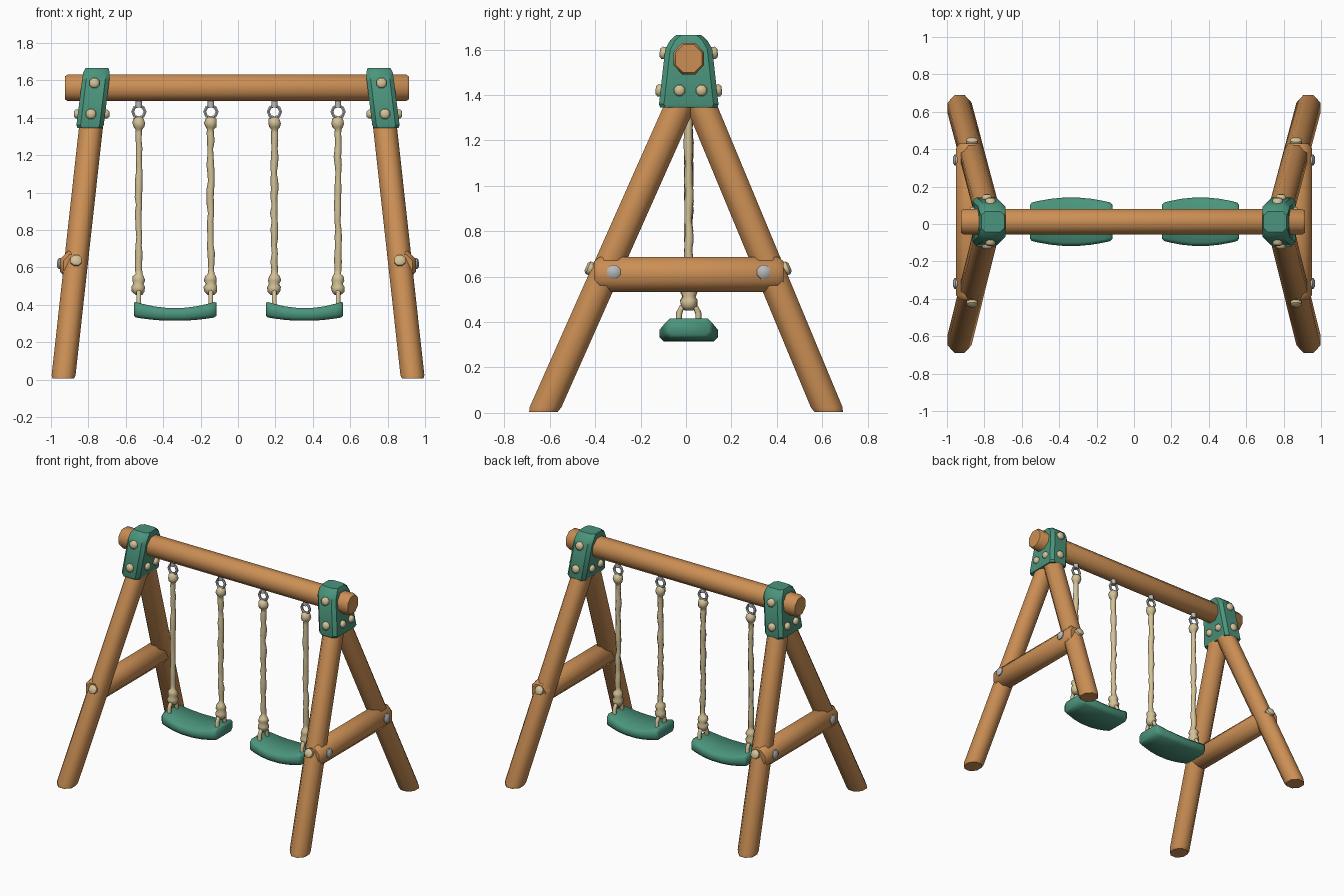
import bpy, bmesh, math, random
from mathutils import Vector

if "Cube" in bpy.data.objects:
    bpy.data.objects.remove(bpy.data.objects["Cube"])

random.seed(4)
YC = 0.012  # centre line of beam, ropes and seats


def material(name, rgb):
    m = bpy.data.materials.new(name)
    m.diffuse_color = (*rgb, 1)
    m.use_nodes = True
    m.node_tree.nodes["Principled BSDF"].inputs["Base Color"].default_value = m.diffuse_color
    return m


WOOD = material("warm_wood", (0.60, 0.275, 0.09))
GREEN = material("green_plastic", (0.07, 0.30, 0.205))
CREAM = material("cream_rope", (0.66, 0.54, 0.31))
STEEL = material("steel", (0.48, 0.48, 0.48))


def finish(name, bm, mat, angle=50):
    bmesh.ops.recalc_face_normals(bm, faces=bm.faces[:])
    me = bpy.data.meshes.new(name)
    bm.to_mesh(me)
    bm.free()
    me.materials.append(mat)
    me.shade_smooth()
    me.set_sharp_from_angle(angle=math.radians(angle))
    ob = bpy.data.objects.new(name, me)
    bpy.context.collection.objects.link(ob)
    return ob


def loft(name, rings, mat, angle=50):
    """Skin a list of equal point rings and cap both ends."""
    bm = bmesh.new()
    rows = [[bm.verts.new(p) for p in r] for r in rings]
    n = len(rows[0])
    for a, b in zip(rows, rows[1:]):
        for i in range(n):
            j = (i + 1) % n
            bm.faces.new((a[i], a[j], b[j], b[i]))
    bm.faces.new(rows[0])
    bm.faces.new(rows[-1])
    return finish(name, bm, mat, angle)


def oval(ru, rv, n=8):
    """Polygon whose flat-to-flat size is 2*ru by 2*rv."""
    k = 1 / math.cos(math.pi / n)
    return [(ru * k * math.cos((i + .5) * math.tau / n),
             rv * k * math.sin((i + .5) * math.tau / n)) for i in range(n)]


def chamfered(a, b, c):
    """Rectangle of half sizes a, b with corners cut by c."""
    return [(a, -b + c), (a, b - c), (a - c, b), (c - a, b),
            (-a, b - c), (-a, c - b), (c - a, -b), (a - c, -b)]


def rod(name, p, q, r, mat, n=8):
    p, q = Vector(p), Vector(q)
    rot = (q - p).to_track_quat('Z', 'Y')
    sect = [rot @ Vector((u, v, 0)) for u, v in oval(r, r, n)]
    return loft(name, [[c + s for s in sect] for c in (p, q)], mat)


def bolt(name, loc, normal, r, mat=CREAM):
    """Domed bolt head standing on a surface."""
    loc, normal = Vector(loc), Vector(normal).normalized()
    rot = normal.to_track_quat('Z', 'Y')
    rings = [[loc + rot @ Vector((u, v, h)) for u, v in oval(r * k, r * k)]
             for h, k in ((-.02, 1), (.012, 1), (.022, .6))]
    return loft(name, rings, mat)


# Top beam
loft("top_beam", [[(x, YC + u * k, 1.56 + v * k) for u, v in oval(.067, .070)]
                  for x, k in ((-.925, .88), (-.912, 1), (.90, 1), (.913, .88))], WOOD)

for s, side in ((-1, "left"), (1, "right")):
    # Splayed legs
    for d, end, ytop in ((-1, "front", -.025), (1, "back", .065)):
        def axis(z, d=d, ytop=ytop):
            t = z / 1.36
            return s * (.935 - .15 * t), d * .63 * (1 - t) + ytop * t
        rings = []
        for z, k in ((.005, .9), (.025, 1), (1.42, 1)):
            x, y = axis(z)
            rings.append([(x + u * k, y + v * k, z) for u, v in oval(.064, .070)])
        loft(f"{side}_{end}_leg", rings, WOOD)
        x, y = axis(.63)
        bolt(f"{side}_{end}_leg_bolt", (x, y + d * .07, .635), (0, d, .43), .030)
        bolt(f"{side}_{end}_brace_bolt", (s * .945, YC + d * .33, .62),
             (s, 0, .05), .030, STEEL)

    # Cross brace between the legs
    loft(f"{side}_brace", [[(s * .88 + u * k, y, .61 + v * k)
                            for u, v in oval(.072, .077)]
                           for y, k in ((-.405, .75), (-.38, 1), (.405, 1), (.43, .75))],
         WOOD)

    # Corner bracket, leaning with the legs
    rings = []
    for z, xc, hx, hy in ((1.345, .792, .066, .126), (1.36, .791, .073, .131),
                          (1.60, .761, .073, .104), (1.64, .757, .071, .083),
                          (1.665, .754, .062, .055)):
        rings.append([(s * xc + u, YC + v, z) for u, v in chamfered(hx, hy, .022)])
    loft(f"{side}_bracket", rings, GREEN, 35)
    for d, end in ((-1, "front"), (1, "back")):
        for z, x, hy in ((1.42, .786, .124), (1.585, .768, .106)):
            bolt(f"{side}_{end}_bracket_bolt", (s * x, YC + d * hy, z), (0, d, .1), .027)
        for f, face in ((1, "outer"), (-1, "inner")):
            bolt(f"{side}_{face}_bracket_bolt",
                 (s * (.783 + f * .073), YC + .008 + d * .048, 1.42), (s * f, 0, 0), .024)

# Rope outline: height and radius, knotted at both ends
TOP_KNOT = [(1.405, .012), (1.395, .027), (1.37, .032), (1.35, .027), (1.338, .017)]
LOW_KNOT = [(.565, .017), (.552, .028), (.53, .033), (.512, .026),
            (.495, .035), (.47, .032), (.452, .016)]


def rope(x):
    middle = [(1.32 - i * .043, .0165 + random.uniform(-.002, .003)) for i in range(18)]
    rings = []
    for z, r in TOP_KNOT + middle + LOW_KNOT:
        ox, oy = random.uniform(-.003, .003), random.uniform(-.003, .003)
        rings.append([(x + ox + u, YC + oy + v, z) for u, v in oval(r, r, 7)])
    loft("rope", rings, CREAM, 60)
    # Two strands spreading to the seat
    for d in (-1, 1):
        path = [(.005, .475), (.030, .465), (.042, .44), (.043, .36)]
        rings = []
        for i, (y, z) in enumerate(path):
            a = (-.1, .5, 1.25, math.pi / 2)[i]
            rings.append([(x + u, YC + d * (y + v * math.sin(a)), z + v * math.cos(a))
                          for u, v in oval(.012, .012, 6)])
        loft("seat_strand", rings, CREAM, 70)
    # Steel ring and hanger under the beam
    bm = bmesh.new()
    rows = []
    for i in range(8):
        a = i * math.tau / 8
        rows.append([bm.verts.new((x + (.033 + u) * math.cos(a), YC + v,
                                   1.432 + (.033 + u) * math.sin(a)))
                     for u, v in oval(.008, .008, 6)])
    for i in range(8):
        a, b = rows[i], rows[(i + 1) % 8]
        for j in range(6):
            k = (j + 1) % 6
            bm.faces.new((a[j], a[k], b[k], b[j]))
    finish("hanger_ring", bm, STEEL)
    rod("hanger_bolt", (x, YC, 1.455), (x, YC, 1.51), .017, STEEL)


def seat(name, x0, x1):
    """Sagging sling seat, widest in the middle."""
    mid, half = (x0 + x1) / 2, (x1 - x0) / 2
    rings = []
    for t in (-1, -.95, -.8, -.5, -.2, .2, .5, .8, .95, 1):
        q = t * t
        top, low = .382 + .037 * q, .314 + .020 * q
        hy, k = .130 - .030 * q, .8 if abs(t) == 1 else 1
        zc, hz = (top + low) / 2, (top - low) / 2
        rings.append([(mid + half * t, YC + u, zc + v)
                      for u, v in chamfered(hy * (k + 1) / 2, hz * k, .018)])
    loft(name, rings, GREEN, 50)


# Two swings
for name, x0, x1, ropes in (("left_seat", -.557, -.115, (-.53, -.145)),
                            ("right_seat", .150, .562, (.195, .535))):
    seat(name, x0, x1)
    for x in ropes:
        rope(x)
